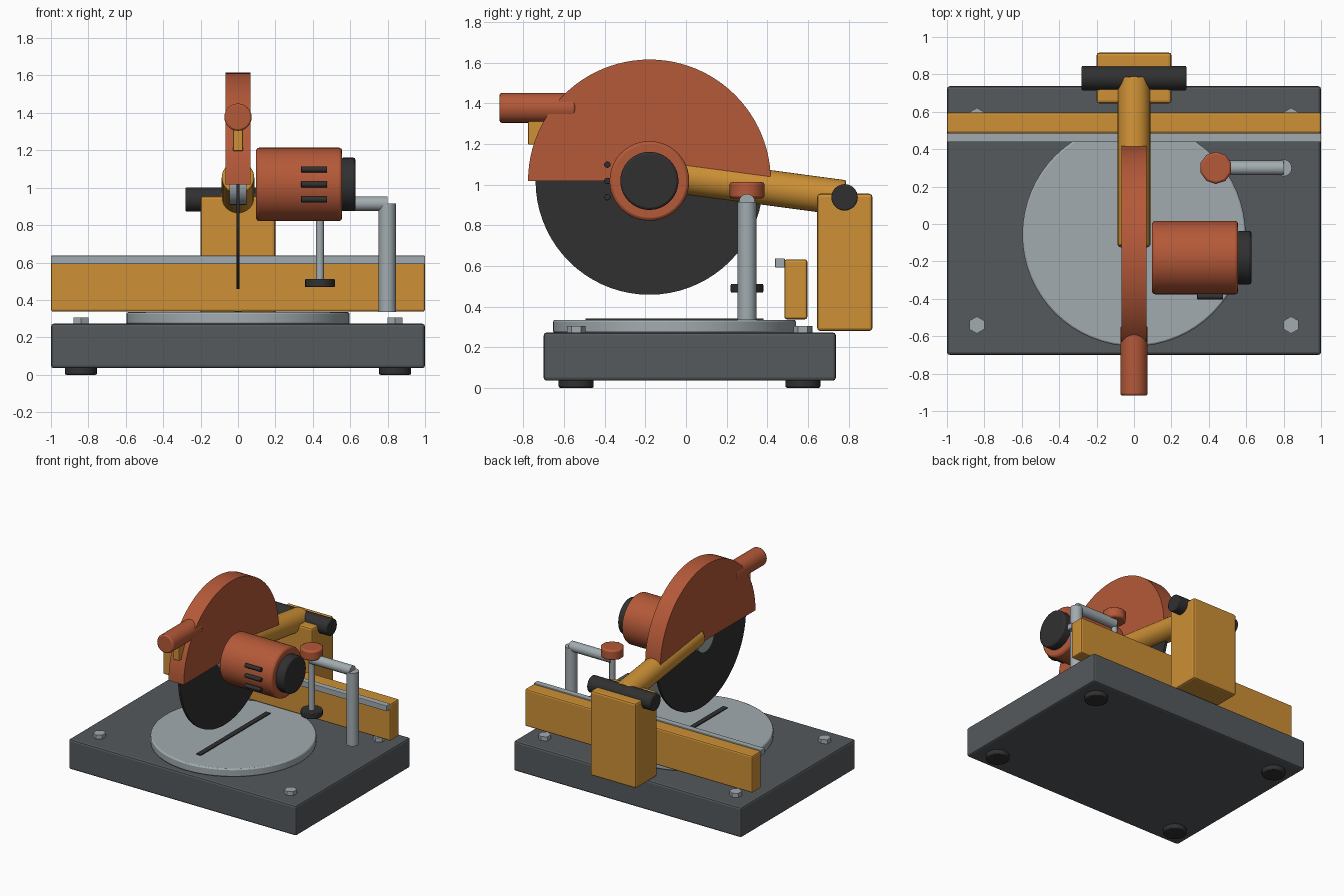
import bpy, bmesh, math
from mathutils import Vector

if "Cube" in bpy.data.objects:
    bpy.data.objects.remove(bpy.data.objects["Cube"], do_unlink=True)


def material(name, rgb):
    m = bpy.data.materials.new(name)
    m.use_nodes = True
    m.diffuse_color = (*rgb, 1)
    m.node_tree.nodes["Principled BSDF"].inputs["Base Color"].default_value = (*rgb, 1)
    return m


ORANGE = material("burnt orange", (0.46, 0.10, 0.04))
YELLOW = material("amber yellow", (0.61, 0.28, 0.036))
SLATE = material("slate grey", (0.09, 0.10, 0.107))
BLACK = material("charcoal", (0.03, 0.03, 0.031))
STEEL = material("light steel", (0.36, 0.41, 0.43))


def finish(ob, name, mat, bevel):
    ob.name = name
    ob.data.materials.append(mat)
    if bevel:
        mod = ob.modifiers.new("bevel", "BEVEL")
        mod.width = bevel
        mod.segments = 2
        mod.limit_method = "ANGLE"
        mod.angle_limit = math.radians(50)
    return ob


def box(name, mat, xs, ys, zs, bevel=0.012):
    """Box given by its x, y and z ranges."""
    lo, hi = Vector((xs[0], ys[0], zs[0])), Vector((xs[1], ys[1], zs[1]))
    bpy.ops.mesh.primitive_cube_add(size=1, location=(lo + hi) / 2)
    ob = bpy.context.object
    for v in ob.data.vertices:
        v.co *= hi - lo
    return finish(ob, name, mat, bevel)


def rod(name, mat, start, end, radius, sides=32, bevel=0.0, smooth=True):
    """Cylinder between two points."""
    a, b = Vector(start), Vector(end)
    bpy.ops.mesh.primitive_cylinder_add(vertices=sides, radius=radius,
                                        depth=(b - a).length, location=(a + b) / 2)
    ob = bpy.context.object
    ob.rotation_euler = (b - a).to_track_quat("Z", "Y").to_euler()
    if smooth:
        bpy.ops.object.shade_smooth_by_angle(angle=math.radians(40))
    return finish(ob, name, mat, bevel)


# Base with feet and hex bolts
box("base", SLATE, (-1, 1), (-0.7, 0.737), (0.035, 0.273), 0.015)
for side, x in (("right", -0.84), ("left", 0.84)):
    for end, y in (("front", -0.54), ("back", 0.575)):
        rod(f"{end}_{side}_foot", BLACK, (x, y, 0), (x, y, 0.05), 0.086, 24, 0.008)
        rod(f"{end}_{side}_bolt", STEEL, (x, y, 0.265), (x, y, 0.305), 0.046, 6, 0, False)

# Turntable and its blade slot
rod("turntable", STEEL, (0, -0.057, 0.27), (0, -0.057, 0.335), 0.597, 64, 0.01)
box("blade_slot", BLACK, (-0.02, 0.02), (-0.495, 0.38), (0.333, 0.342), 0)

# Fence with a steel rail
box("fence", YELLOW, (-1, 1), (0.484, 0.597), (0.337, 0.632))
box("fence_rail", STEEL, (-1, 1), (0.438, 0.486), (0.592, 0.637), 0.004)

# Rear post, pivot and swing arm
box("rear_post", YELLOW, (-0.2, 0.2), (0.645, 0.917), (0.28, 0.955), 0.015)
rod("pivot_pin", BLACK, (-0.28, 0.78, 0.937), (0.28, 0.78, 0.937), 0.065, 32, 0.006)
rod("swing_arm", YELLOW, (0, 0.777, 0.935), (0, -0.12, 1.055), 0.087, 32, 0.008)

# Blade and hub
CY, CZ = -0.18, 1.018
rod("blade", BLACK, (-0.009, CY, CZ), (0.009, CY, CZ), 0.56, 72)
rod("blade_hub", STEEL, (-0.046, CY, CZ), (0.046, CY, CZ), 0.11, 32)

# Half round blade guard
bm = bmesh.new()
steps = 48
rim = [bm.verts.new((-0.067, CY + 0.597 * math.cos(math.pi * i / steps),
                     CZ + 0.597 * math.sin(math.pi * i / steps)))
       for i in range(steps + 1)]
face = bm.faces.new(rim)
grown = bmesh.ops.extrude_face_region(bm, geom=[face])["geom"]
bmesh.ops.translate(bm, vec=(0.134, 0, 0),
                    verts=[g for g in grown if isinstance(g, bmesh.types.BMVert)])
bmesh.ops.recalc_face_normals(bm, faces=bm.faces)
mesh = bpy.data.meshes.new("blade_guard")
bm.to_mesh(mesh)
bm.free()
guard = bpy.data.objects.new("blade_guard", mesh)
bpy.context.collection.objects.link(guard)
bpy.ops.object.select_all(action="DESELECT")
guard.select_set(True)
bpy.context.view_layer.objects.active = guard
bpy.ops.object.shade_smooth_by_angle(angle=math.radians(40))
finish(guard, "blade_guard", ORANGE, 0)

# Handle and its bracket
rod("handle", ORANGE, (0, -0.917, 1.377), (0, -0.545, 1.377), 0.073, 32, 0.01)
box("handle_bracket", YELLOW, (-0.026, 0.026), (-0.777, -0.6), (1.197, 1.32), 0.004)

# Motor with end cap and vents
rod("motor", ORANGE, (0.097, CY, CZ), (0.557, CY, CZ), 0.196, 48, 0.015)
rod("motor_cap", BLACK, (0.55, CY, CZ), (0.628, CY, CZ), 0.143, 40, 0.012)
for name, dz in (("upper", 0.08), ("middle", 0), ("lower", -0.08)):
    rod(f"{name}_vent", BLACK, (0.337, -0.387, CZ + dz), (0.477, -0.387, CZ + dz),
        0.016, 12, 0.003)

# Work clamp
X, Y = 0.438, 0.3
rod("clamp_post", STEEL, (0.798, Y, 0.335), (0.798, Y, 0.915), 0.046, 16)
rod("clamp_arm", STEEL, (X, Y, 0.915), (0.798, Y, 0.915), 0.039, 16)
rod("clamp_screw", STEEL, (X, Y, 0.49), (X, Y, 0.96), 0.022, 12)
rod("clamp_pad", BLACK, (X, Y, 0.468), (X, Y, 0.512), 0.08, 20, 0.006)
rod("clamp_knob", ORANGE, (X, Y, 0.932), (X, Y, 1.012), 0.086, 10, 0.012)
